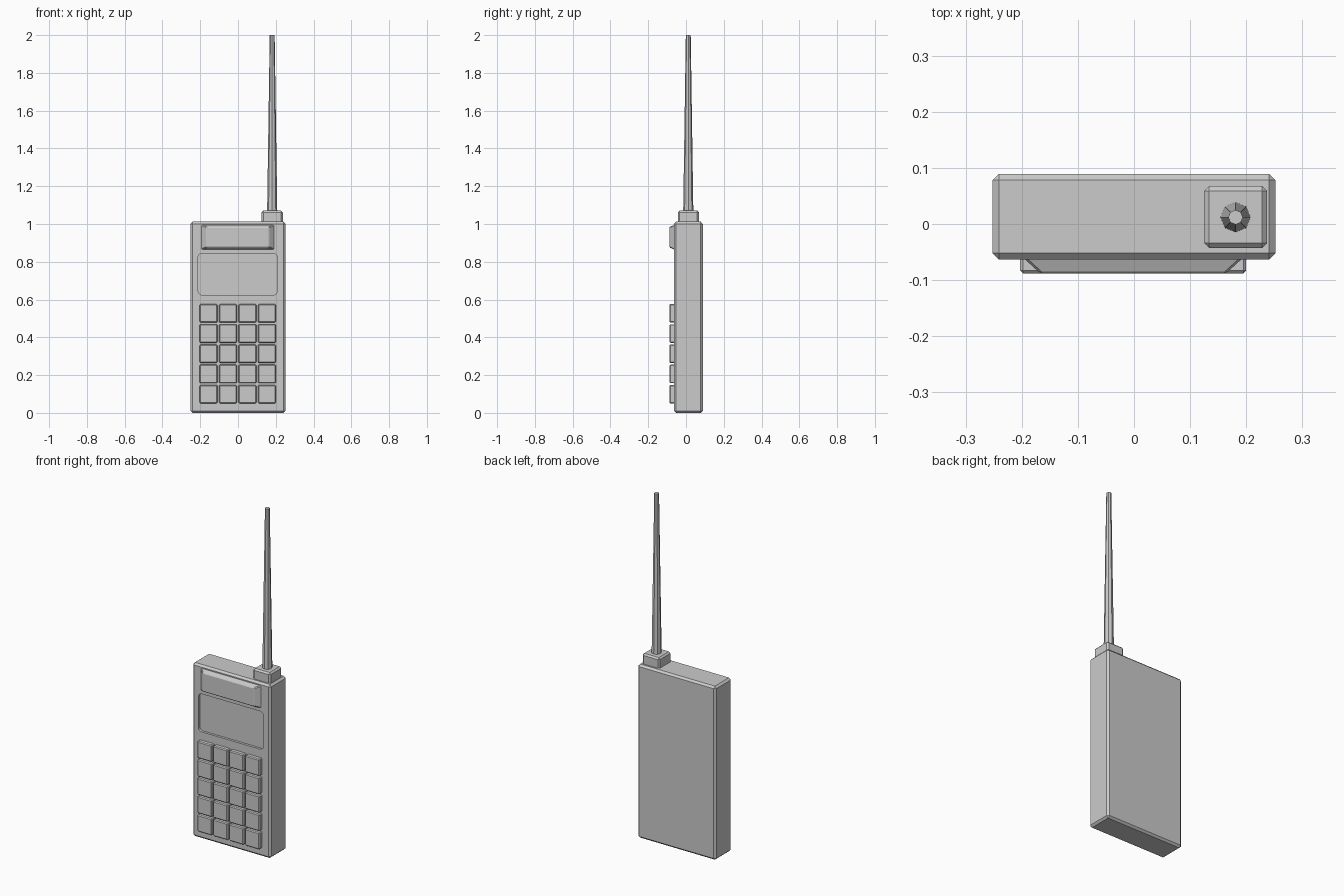
import bpy, bmesh, math

if "Cube" in bpy.data.objects:
    bpy.data.objects.remove(bpy.data.objects["Cube"])


def finish(name, bm):
    bmesh.ops.recalc_face_normals(bm, faces=bm.faces)
    mesh = bpy.data.meshes.new(name)
    bm.to_mesh(mesh)
    bm.free()
    ob = bpy.data.objects.new(name, mesh)
    bpy.context.collection.objects.link(ob)
    return ob


def box(name, x, y, z, bevel=0.0, front_inset=(0, 0), segments=1, depth_edges_only=False):
    """Box between (min, max) pairs; front_inset shrinks the -y face in x and z."""
    bm = bmesh.new()
    bmesh.ops.create_cube(bm, size=1)
    for v in bm.verts:
        sx, sy, sz = (math.copysign(1, c) for c in v.co)
        v.co = [(r[0] + r[1]) / 2 + s * (r[1] - r[0]) / 2
                for r, s in zip((x, y, z), (sx, sy, sz))]
        if sy < 0:
            v.co.x -= sx * front_inset[0]
            v.co.z -= sz * front_inset[1]
    if bevel:
        edges = [e for e in bm.edges if not depth_edges_only
                 or abs(e.verts[0].co.y - e.verts[1].co.y) > 1e-4]
        bmesh.ops.bevel(bm, geom=edges, offset=bevel, segments=segments,
                        profile=0.5, affect='EDGES')
    return finish(name, bm)


# Main case
body = box("body", (-0.252, 0.252), (-0.063, 0.089), (0.0, 1.012), 0.011)

# Recessed screen with rounded corners
cutter = box("screen_cutter", (-0.211, 0.207), (-0.1, -0.049), (0.624, 0.845),
             0.02, segments=3, depth_edges_only=True)
cutter.hide_render = True
cutter.hide_viewport = True
cut = body.modifiers.new("screen_recess", 'BOOLEAN')
cut.operation = 'DIFFERENCE'
cut.solver = 'EXACT'
cut.object = cutter

# Earpiece bar with sloped sides
box("earpiece", (-0.203, 0.2), (-0.088, -0.055), (0.862, 0.998), 0.004,
    front_inset=(0.036, 0.014))

# Keypad: four columns, five rows
for row in range(5):
    for col in range(4):
        cx, cz = -0.156 + col * 0.103, 0.099 + row * 0.107
        box(f"key_{row + 1}_{col + 1}", (cx - 0.047, cx + 0.047), (-0.088, -0.055),
            (cz - 0.049, cz + 0.049), 0.005)

# Antenna socket
box("antenna_base", (0.125, 0.237), (-0.043, 0.068), (1.0, 1.071), 0.009)

# Tapered eight-sided antenna
bm = bmesh.new()
bmesh.ops.create_cone(bm, cap_ends=True, segments=8, radius1=0.027, radius2=0.013, depth=0.94)
antenna = finish("antenna", bm)
antenna.location = (0.181, 0.012, 1.53)
